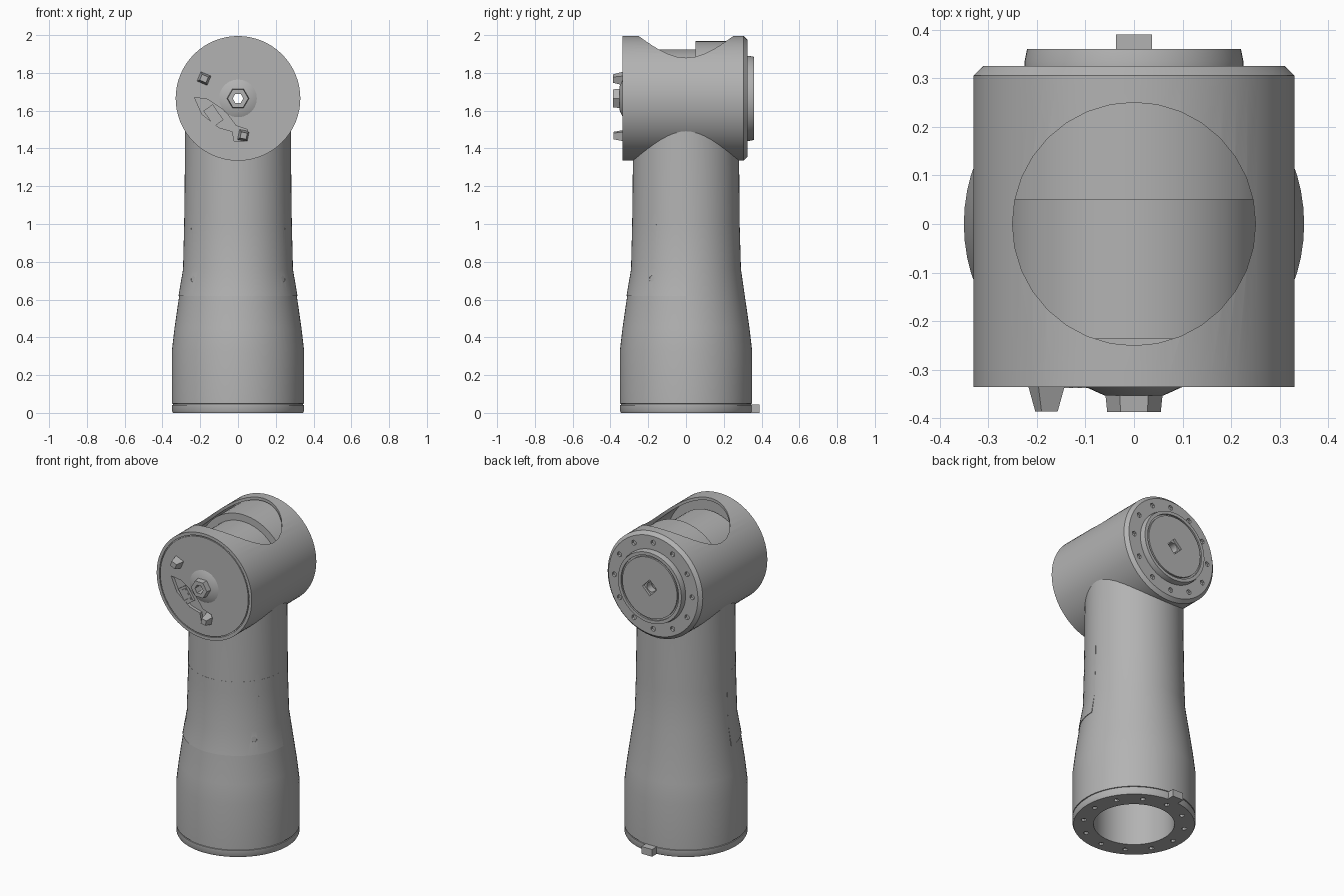
import bpy, bmesh
from math import pi, cos, sin, radians, sqrt
from mathutils import Matrix, Vector

if "Cube" in bpy.data.objects:
    bpy.data.objects.remove(bpy.data.objects["Cube"])

HEAD_Z = 1.665
UP = Matrix.Identity(4)
# turns a profile revolved about z into one revolved about the head's y axis
ALONG_Y = Matrix.Translation((0, 0, HEAD_Z)) @ Matrix.Rotation(-pi / 2, 4, 'X')

grey = bpy.data.materials.new("light_grey")
grey.use_nodes = True
grey.diffuse_color = (0.45, 0.45, 0.45, 1)
grey.node_tree.nodes["Principled BSDF"].inputs["Base Color"].default_value = grey.diffuse_color


def finish(name, bm):
    bmesh.ops.recalc_face_normals(bm, faces=bm.faces)
    mesh = bpy.data.meshes.new(name)
    bm.to_mesh(mesh)
    bm.free()
    mesh.materials.append(grey)
    obj = bpy.data.objects.new(name, mesh)
    bpy.context.collection.objects.link(obj)
    return obj


def lathe(name, profile, matrix=UP, closed=False, start=0, sweep=2 * pi, steps=64):
    """Revolve (radius, height) points."""
    bm = bmesh.new()
    verts = [bm.verts.new((r, 0, h)) for r, h in profile]
    edges = [bm.edges.new(p) for p in zip(verts, verts[1:])]
    if closed:
        edges.append(bm.edges.new((verts[-1], verts[0])))
    bmesh.ops.spin(bm, geom=verts + edges, cent=(0, 0, 0), axis=(0, 0, 1),
                   angle=sweep, steps=steps)
    bmesh.ops.remove_doubles(bm, verts=bm.verts, dist=0.0005)
    if sweep < 2 * pi:
        bmesh.ops.holes_fill(bm, edges=[e for e in bm.edges if e.is_boundary], sides=0)
    bm.transform(matrix @ Matrix.Rotation(start, 4, 'Z'))
    return finish(name, bm)


def prisms(name, places, radius, depth, sides, tip=None):
    """Prisms centred on each (location, direction) pair."""
    bm = bmesh.new()
    for loc, direction in places:
        turn = Vector(direction).to_track_quat('Z', 'Y').to_matrix().to_4x4()
        bmesh.ops.create_cone(bm, cap_ends=True, segments=sides, radius1=radius,
                              radius2=radius if tip is None else tip, depth=depth,
                              matrix=Matrix.Translation(loc) @ turn)
    return finish(name, bm)


def box(name, loc, size, tilt=0, taper=1):
    """Box whose -y end may be tapered."""
    bm = bmesh.new()
    bmesh.ops.create_cube(bm, size=1)
    for v in bm.verts:
        if v.co.y < 0:
            v.co.x *= taper
            v.co.z *= taper
    bm.transform(Matrix.Translation(loc) @ Matrix.Rotation(tilt, 4, 'Y')
                 @ Matrix.Diagonal((*size, 1)))
    return finish(name, bm)


def cut(obj, cutter):
    cutter.hide_render = True
    mod = obj.modifiers.new("cut", 'BOOLEAN')
    mod.operation, mod.solver, mod.object = 'DIFFERENCE', 'EXACT', cutter
    bpy.context.view_layer.objects.active = obj
    bpy.ops.object.modifier_apply(modifier=mod.name)
    bpy.data.objects.remove(cutter)


def ring(count, radius):
    return [(radius * cos(2 * pi * i / count), radius * sin(2 * pi * i / count))
            for i in range(count)]


parts = []

# Hollow flared column with a seam near the foot
column = lathe("column", [(0, 1.25), (0.23, 1.25), (0.23, 0), (0.345, 0), (0.35, 0.01),
                          (0.35, 0.042), (0.345, 0.043), (0.345, 0.048), (0.35, 0.049),
                          (0.35, 0.33), (0.336, 0.45), (0.291, 0.76), (0.284, 1.0),
                          (0.28, 1.5), (0, 1.5)])
cut(column, prisms("base_pits", [((x, y, 0), (0, 0, 1)) for x, y in ring(12, 0.29)],
                   0.016, 0.03, 6))
parts.append(column)

# Thin access panel wrapped round the front half of the column
panel = lathe("front_panel", [(0.315, 0.62), (0.291, 0.76), (0.285, 1.0), (0.284, 1.07),
                              (0.265, 1.07), (0.265, 0.76), (0.29, 0.62)],
              closed=True, start=pi, sweep=pi, steps=32)
screws = []
for z, r in ((0.71, 0.301), (0.98, 0.286)):
    for side in (-1, 1):
        x, y = side * 0.24, -sqrt(r * r - 0.24 ** 2)
        screws.append(((x, y, z), (x, y, 0)))
cut(panel, prisms("panel_pits", screws, 0.018, 0.016, 6))
parts.append(panel)

# Connector tab at the back of the foot
parts.append(box("base_tab", (0, 0.365, 0.0225), (0.075, 0.05, 0.045)))

# Horizontal joint housing: thin shell with end walls and a shaft hole
housing = lathe("joint_housing", [(0.03, -0.335), (0.305, -0.335), (0.305, -0.328),
                                  (0.311, -0.328), (0.311, -0.335), (0.33, -0.335),
                                  (0.33, 0.305), (0.31, 0.325), (0.03, 0.325),
                                  (0.03, 0.3), (0.312, 0.3), (0.312, -0.26),
                                  (0.03, -0.26)], ALONG_Y, closed=True)
cut(housing, prisms("top_opening", [((0, 0, HEAD_Z + 0.25), (0, 0, 1))], 0.25, 0.5, 32))
cut(housing, prisms("rim_pits", [((x, 0.325, HEAD_Z + z), (0, 1, 0))
                                 for x, z in ring(12, 0.27)], 0.016, 0.03, 6))

# Irregular wiring pocket in the front wall
outline = [(-0.23, 1.67), (-0.16, 1.66), (-0.07, 1.6), (-0.01, 1.52), (0.05, 1.5),
           (0.05, 1.44), (-0.02, 1.44), (-0.03, 1.49), (-0.1, 1.51), (-0.19, 1.58)]
bm = bmesh.new()
face = bm.faces.new([bm.verts.new((x, -0.36, z)) for x, z in outline])
side = bmesh.ops.extrude_face_region(bm, geom=[face])["geom"]
bmesh.ops.translate(bm, vec=(0, 0.045, 0),
                    verts=[g for g in side if isinstance(g, bmesh.types.BMVert)])
cut(housing, finish("pocket_cutter", bm))
parts.append(housing)

# Stepped motor core seen through the top opening
parts.append(lathe("motor_core", [(0.03, -0.235), (0.26, -0.235), (0.26, 0.05),
                                  (0.303, 0.05), (0.303, 0.295), (0.03, 0.295)],
                   ALONG_Y, closed=True))

# Output flange on the back with a groove and a square socket
flange = lathe("back_flange", [(0.03, 0.32), (0.225, 0.32), (0.225, 0.335), (0.22, 0.36),
                               (0.2, 0.36), (0.2, 0.35), (0.19, 0.35), (0.19, 0.36),
                               (0.03, 0.36)], ALONG_Y, closed=True)
cut(flange, prisms("socket", [((0, 0.36, HEAD_Z), (0, 1, 0))], 0.05, 0.03, 4))
parts.append(flange)

# Front shaft collar and hexagonal hub, both pierced
parts.append(lathe("front_collar", [(0.03, -0.33), (0.1, -0.335), (0.06, -0.353),
                                    (0.03, -0.353)], ALONG_Y, closed=True, steps=24))
parts.append(lathe("front_hub", [(0.028, -0.34), (0.06, -0.34), (0.055, -0.387),
                                 (0.028, -0.387)], ALONG_Y, closed=True, steps=6))

# Plugs and socket block on the front wall
parts.append(box("upper_plug", (-0.18, -0.358, 1.77), (0.06, 0.055, 0.055), 0.4, 0.6))
parts.append(box("lower_plug", (0.03, -0.35, 1.468), (0.055, 0.07, 0.055), 0.2, 0.6))
tilt = radians(-35)
parts.append(box("wire_socket", (-0.13, -0.322, 1.575), (0.06, 0.02, 0.1), tilt))
for i in (-1, 0, 1):
    parts.append(box("socket_rib", (-0.13 + i * 0.03 * sin(tilt), -0.333,
                                    1.575 + i * 0.03 * cos(tilt)),
                     (0.045, 0.008, 0.012), tilt))

# Smooth the round surfaces, keep edges sharp
bpy.ops.object.select_all(action='DESELECT')
for obj in parts:
    obj.select_set(True)
bpy.context.view_layer.objects.active = parts[0]
bpy.ops.object.shade_smooth_by_angle(angle=radians(30))
